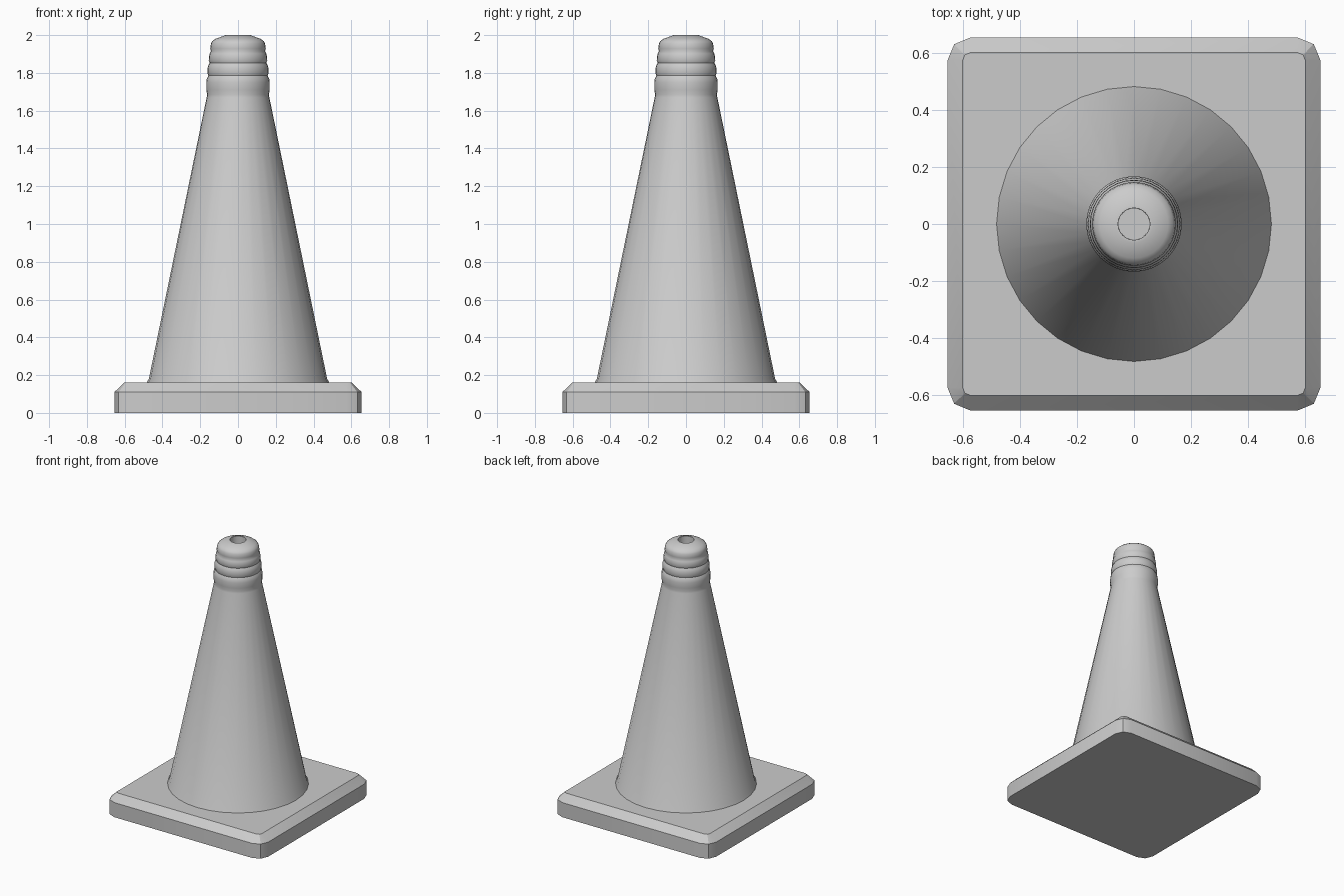
import bpy, bmesh
from math import cos, sin, pi

if "Cube" in bpy.data.objects:
    bpy.data.objects.remove(bpy.data.objects["Cube"])


def make_object(name, bm, angle):
    bmesh.ops.recalc_face_normals(bm, faces=bm.faces)
    mesh = bpy.data.meshes.new(name)
    bm.to_mesh(mesh)
    bm.free()
    ob = bpy.data.objects.new(name, mesh)
    bpy.context.collection.objects.link(ob)
    bpy.ops.object.select_all(action='DESELECT')
    bpy.context.view_layer.objects.active = ob
    ob.select_set(True)
    bpy.ops.object.shade_smooth_by_angle(angle=angle)
    return ob


def loft(name, rings, angle):
    """Skin a stack of matching vertex rings and cap both ends."""
    bm = bmesh.new()
    loops = [[bm.verts.new(p) for p in ring] for ring in rings]
    n = len(loops[0])
    for a, b in zip(loops, loops[1:]):
        for i in range(n):
            j = (i + 1) % n
            bm.faces.new((a[i], a[j], b[j], b[i]))
    bm.faces.new(loops[0][::-1])
    bm.faces.new(loops[-1])
    return make_object(name, bm, angle)


def rounded_square(half, radius, z, steps=2):
    c = half - radius
    pts = []
    for q in range(4):
        mid = pi / 4 + q * pi / 2
        cx, cy = c * 2 ** 0.5 * cos(mid), c * 2 ** 0.5 * sin(mid)
        for s in range(steps + 1):
            a = q * pi / 2 + s * pi / 2 / steps
            pts.append((cx + radius * cos(a), cy + radius * sin(a), z))
    return pts


def circle(radius, z, n=32):
    return [(radius * cos(2 * pi * i / n), radius * sin(2 * pi * i / n), z)
            for i in range(n)]


# Square foot with clipped corners and chamfered top edge
loft("base", [rounded_square(0.655, 0.08, 0.0),
              rounded_square(0.655, 0.08, 0.11),
              rounded_square(0.602, 0.027, 0.16)], 0.5)

# Tapered body, ribbed neck, and recessed hole in the tip
profile = [
    (0.484, 0.155), (0.482, 0.163), (0.472, 0.18), (0.166, 1.67),
    (0.163, 1.685), (0.168, 1.71), (0.168, 1.75), (0.165, 1.77),
    (0.157, 1.785), (0.162, 1.80), (0.161, 1.825), (0.157, 1.84),
    (0.150, 1.853), (0.155, 1.867), (0.153, 1.888), (0.150, 1.902),
    (0.143, 1.915), (0.147, 1.928), (0.143, 1.955), (0.137, 1.967),
    (0.120, 1.980), (0.066, 2.0), (0.056, 2.0), (0.055, 1.90),
]
loft("cone_body", [circle(r, z) for r, z in profile], 0.8)
